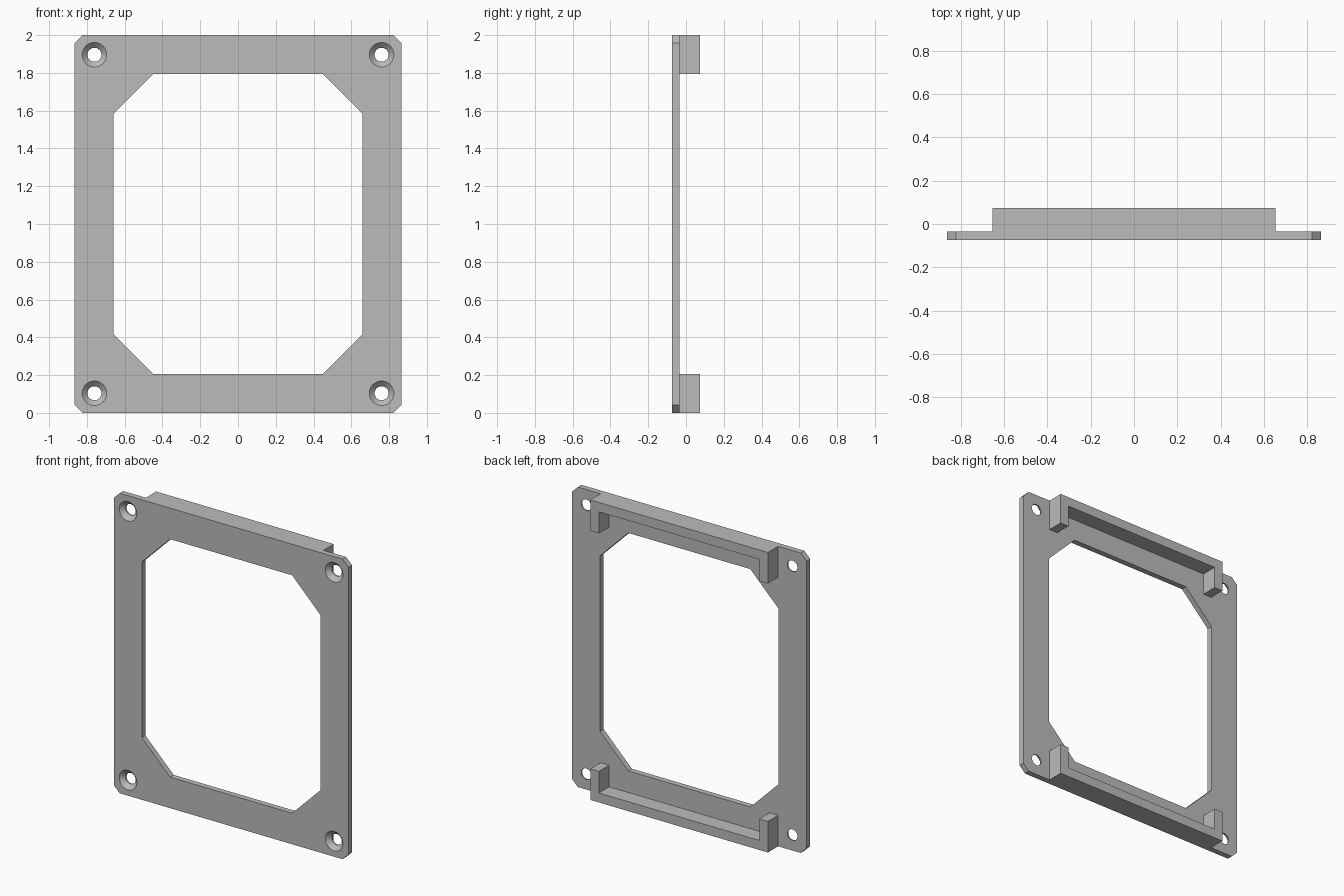
import bpy, bmesh
from math import sin, cos, pi, radians

if "Cube" in bpy.data.objects:
    bpy.data.objects.remove(bpy.data.objects["Cube"])

GREY = 0.5
grey = bpy.data.materials.new("matte grey")
grey.use_nodes = True
grey.diffuse_color = (GREY, GREY, GREY, 1)
grey.node_tree.nodes["Principled BSDF"].inputs["Base Color"].default_value = (GREY, GREY, GREY, 1)

# Key dimensions
FRONT, PLATE_BACK, RAIL_BACK = -0.073, -0.035, 0.073
HALF_W, HEIGHT = 0.865, 2.0
OPEN_W, OPEN_H = 0.658, 0.793
RAIL_W, RAIL_H, WALL = 0.655, 0.207, 0.063


def loft(name, rings):
    """Solid through (y, outline) rings, each outline a list of (x, z)."""
    bm = bmesh.new()
    loops = [[bm.verts.new((x, y, z)) for x, z in outline] for y, outline in rings]
    for a, b in zip(loops, loops[1:]):
        for i in range(len(a)):
            j = (i + 1) % len(a)
            bm.faces.new((a[i], a[j], b[j], b[i]))
    bm.faces.new(loops[0])
    bm.faces.new(loops[-1])
    bmesh.ops.recalc_face_normals(bm, faces=bm.faces)
    mesh = bpy.data.meshes.new(name)
    bm.to_mesh(mesh)
    bm.free()
    mesh.materials.append(grey)
    obj = bpy.data.objects.new(name, mesh)
    bpy.context.collection.objects.link(obj)
    return obj


def chamfered(w, h, c):
    """Rectangle with cut corners, centred on the plate."""
    pts = [(w, h - c), (w - c, h), (c - w, h), (-w, h - c),
           (-w, c - h), (c - w, -h), (w - c, -h), (w, c - h)]
    return [(x, z + HEIGHT / 2) for x, z in pts]


def circle(x, z, r, n=40):
    return [(x + r * cos(2 * pi * i / n), z + r * sin(2 * pi * i / n)) for i in range(n)]


# Flat frame plate
outline = chamfered(HALF_W, HEIGHT / 2, 0.043)
plate = loft("frame_plate", [(FRONT, outline), (PLATE_BACK, outline)])

# Cutters: central opening and four countersunk screw holes
opening = chamfered(OPEN_W, OPEN_H, 0.208)
cutters = [loft("opening_cutter", [(FRONT - 0.1, opening), (0.1, opening)])]
for x in (-0.76, 0.76):
    for z in (0.104, HEIGHT - 0.104):
        cutters.append(loft("screw_hole_cutter", [
            (FRONT - 0.01, circle(x, z, 0.075)),
            (FRONT + 0.028, circle(x, z, 0.037)),
            (0.0, circle(x, z, 0.037))]))

bpy.context.view_layer.objects.active = plate
for cutter in cutters:
    cutter.hide_render = True
    mod = plate.modifiers.new("cut", "BOOLEAN")
    mod.operation = "DIFFERENCE"
    mod.solver = "EXACT"
    mod.object = cutter
    bpy.ops.object.modifier_apply(modifier=mod.name)
    bpy.data.objects.remove(cutter)

bpy.ops.object.select_all(action="DESELECT")
plate.select_set(True)
bpy.ops.object.shade_smooth_by_angle(angle=radians(25))

# U-shaped rails on the back, legs pointing toward the middle
inner = RAIL_W - WALL
channel = [(-RAIL_W, 0), (RAIL_W, 0), (RAIL_W, RAIL_H), (inner, RAIL_H),
           (inner, WALL), (-inner, WALL), (-inner, RAIL_H), (-RAIL_W, RAIL_H)]
flipped = [(x, HEIGHT - z) for x, z in channel]
for name, shape in (("bottom_rail", channel), ("top_rail", flipped)):
    loft(name, [(PLATE_BACK, shape), (RAIL_BACK, shape)])
